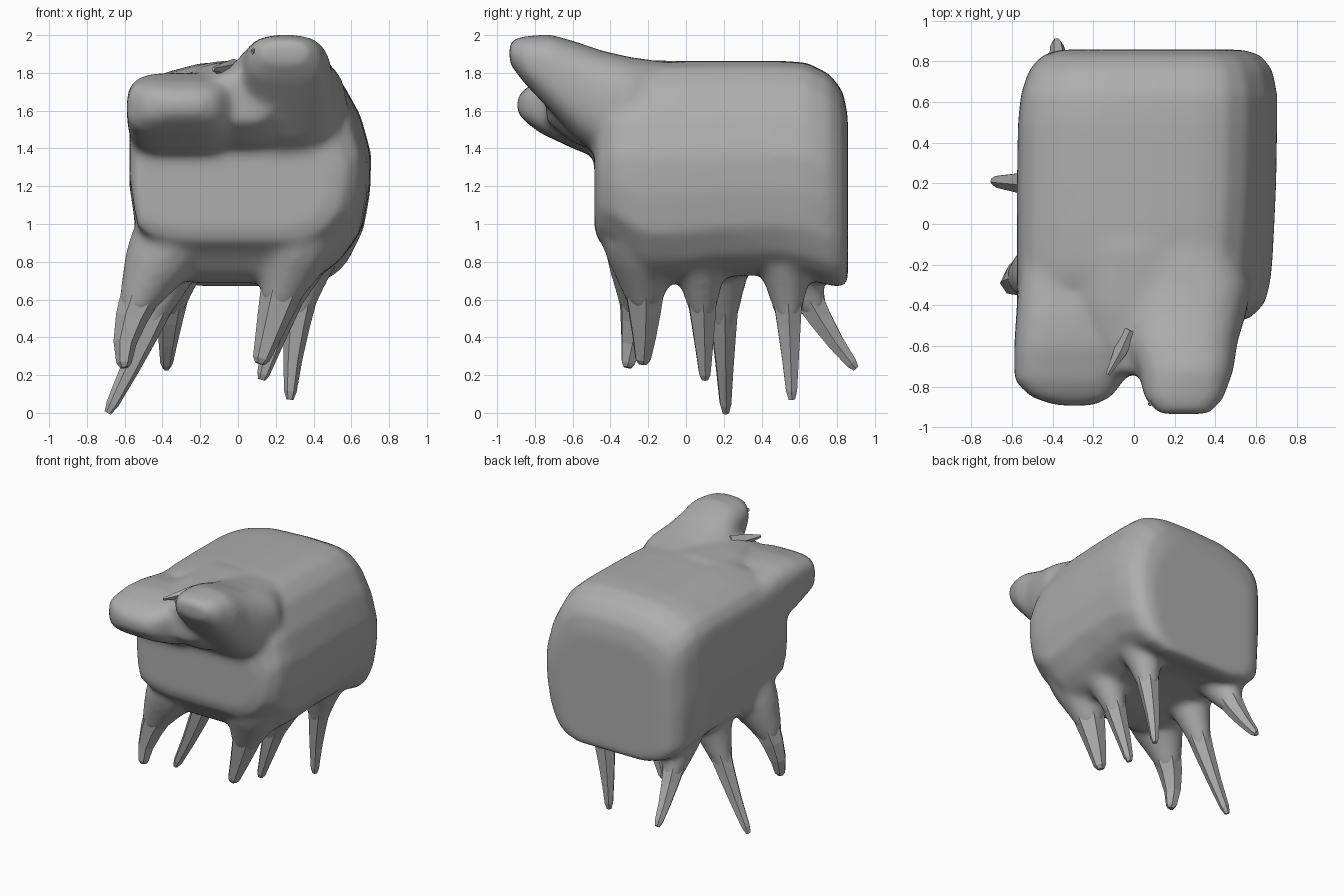
import bpy, bmesh, math
from mathutils import Vector

if "Cube" in bpy.data.objects:
    bpy.data.objects.remove(bpy.data.objects["Cube"])

hide = bpy.data.materials.new("grey hide")
hide.diffuse_color = (0.42, 0.42, 0.42, 1)
hide.use_nodes = True
hide.node_tree.nodes["Principled BSDF"].inputs["Base Color"].default_value = hide.diffuse_color


def skin(bm, rings):
    """Bridge successive rings of points and cap both ends."""
    vs = [[bm.verts.new(p) for p in r] for r in rings]
    n = len(vs[0])
    for a, b in zip(vs, vs[1:]):
        for i in range(n):
            bm.faces.new((a[i], a[(i + 1) % n], b[(i + 1) % n], b[i]))
    bm.faces.new(vs[0][::-1])
    bm.faces.new(vs[-1])


def loft_y(bm, profile, stations):
    """Fit a unit profile into (y, left, right, bottom, top, tuck) boxes.
    Tuck pulls the lower edges inwards."""
    rings = []
    for y, l, r, b, t, *tuck in stations:
        k = tuck[0] if tuck else 0
        ring = []
        for u, v in profile:
            u = .5 + (u - .5) * (1 - k * max(0, 1 - v / .21))
            ring.append((l + u * (r - l), y, b + v * (t - b)))
        rings.append(ring)
    skin(bm, rings)


def tube(bm, path, radii, sides, flat=1.0):
    """Tapered many-sided tube along a path."""
    rings = []
    for i, (p, r) in enumerate(zip(path, radii)):
        d = (path[min(i + 1, len(path) - 1)] - path[max(i - 1, 0)]).normalized()
        side = d.cross(Vector((0, 1, 0.3))).normalized()
        up = side.cross(d)
        rings.append([p + side * r * math.cos(k * math.tau / sides)
                      + up * r * flat * math.sin(k * math.tau / sides)
                      for k in range(sides)])
    skin(bm, rings)


def bend(a, k, t, steps):
    """Points on a smooth curve through root, knee and tip."""
    c = 2 * k - (a + t) / 2
    return [a * (1 - s) ** 2 + c * 2 * s * (1 - s) + t * s * s for s in steps]


def finish(bm, name):
    bmesh.ops.recalc_face_normals(bm, faces=bm.faces)
    me = bpy.data.meshes.new(name)
    bm.to_mesh(me)
    bm.free()
    me.materials.append(hide)
    ob = bpy.data.objects.new(name, me)
    bpy.context.collection.objects.link(ob)
    return ob


def lobe(power):
    """Rounded unit outline; lower power is boxier."""
    pts = []
    for k in range(24):
        c, s = math.cos(k * math.tau / 24), math.sin(k * math.tau / 24)
        pts.append((.5 + .5 * math.copysign(abs(c) ** power, c),
                    .5 + .5 * math.copysign(abs(s) ** power, s)))
    return pts


# Lopsided body outline: flat left flank, bulging right flank
outline = [(-.57, .82), (-.57, 1.2), (-.57, 1.55), (-.555, 1.66), (-.5, 1.74),
           (-.38, 1.80), (-.2, 1.85), (.1, 1.865), (.33, 1.86), (.45, 1.83),
           (.55, 1.74), (.645, 1.56), (.70, 1.35), (.695, 1.15), (.66, .95),
           (.61, .80), (.54, .73), (.4, .68), (.1, .68), (-.3, .68), (-.5, .73)]
body_profile = [((x + .57) / 1.27, (z - .68) / 1.18) for x, z in outline]

body = bmesh.new()
loft_y(body, body_profile, [
    (-.485, -.53, .48, .98, 1.52, .05), (-.465, -.565, .57, .91, 1.62, .1),
    (-.39, -.575, .645, .85, 1.76, .2), (-.29, -.575, .67, .74, 1.83, .25),
    (-.2, -.575, .68, .685, 1.85, .22), (-.02, -.575, .69, .69, 1.86, .2),
    (.2, -.575, .70, .72, 1.86, .18), (.5, -.57, .705, .735, 1.86, .12),
    (.64, -.555, .705, .71, 1.85, .1), (.76, -.515, .68, .675, 1.79, .07),
    (.83, -.45, .625, .665, 1.70, .05), (.857, -.37, .54, .68, 1.57, .0)])

# Left muzzle lobe
loft_y(body, lobe(.55), [
    (-.2, -.565, .0, 1.3, 1.76), (-.45, -.58, -.01, 1.34, 1.80),
    (-.6, -.59, -.02, 1.40, 1.80), (-.77, -.59, -.05, 1.48, 1.76),
    (-.85, -.51, -.11, 1.54, 1.72), (-.895, -.38, -.20, 1.59, 1.67)])
# Right raised lobe
loft_y(body, lobe(.75), [
    (-.05, .0, .48, 1.4, 1.85), (-.3, -.05, .58, 1.34, 1.885),
    (-.45, -.06, .55, 1.35, 1.92), (-.58, -.04, .51, 1.45, 1.965),
    (-.72, .02, .49, 1.60, 2.005), (-.86, .05, .44, 1.75, 1.995),
    (-.935, .12, .37, 1.85, 1.97)])
# Saddle between the lobes
loft_y(body, lobe(.75), [
    (-.1, -.35, .38, 1.38, 1.87), (-.4, -.32, .36, 1.36, 1.86),
    (-.6, -.22, .28, 1.43, 1.84), (-.74, -.15, .18, 1.54, 1.80)])

# Legs: root, knee and tip positions, width at the knee
legs = {
    "front_left_leg": ((-.38, -.23, .88), (-.565, -.27, .50), (-.60, -.31, .24), .085),
    "front_right_leg": ((.32, -.23, .94), (.20, -.22, .54), (.115, -.23, .26), .095),
    "middle_right_leg": ((.36, .07, .90), (.22, .09, .48), (.125, .10, .175), .07),
    "middle_left_leg": ((-.33, .19, .86), (-.49, .20, .42), (-.69, .21, .0), .07),
    "back_right_leg": ((.38, .52, .88), (.31, .545, .46), (.275, .56, .07), .07),
    "back_left_leg": ((-.33, .54, .83), (-.36, .71, .50), (-.38, .90, .235), .07),
}
for name, (root, knee, tip, w) in legs.items():
    a, k, t = Vector(root), Vector(knee), Vector(tip)
    # Flared hip, merged into the body
    tube(body, bend(a, k, t, (0, .12, .24, .36, .46)),
         [w * 2.4, w * 2.1, w * 1.65, w * 1.25, w * .95], 12)
    # Faceted lower leg
    bm = bmesh.new()
    tube(bm, bend(a, k, t, (.32, .5, .72, .94, 1)),
         [w * 1.25, w, w * .72, w * .48, w * .27], 6)
    finish(bm, name)

# Fuse the body parts into one soft skin
ob = finish(body, "body")
rm = ob.modifiers.new("fuse", 'REMESH')
rm.mode = 'VOXEL'
rm.voxel_size = .022
rm.use_smooth_shade = True
sm = ob.modifiers.new("soften", 'SMOOTH')
sm.factor = .5
sm.iterations = 16

# Faceted tufts on the head: base, middle, tip, width
tufts = {
    "centre_tuft": ((-.02, -.52, 1.83), (-.07, -.63, 1.82), (-.13, -.74, 1.82), .05),
    "crest_tuft": ((.20, -.72, 1.95), (.14, -.80, 1.945), (.075, -.89, 1.91), .05),
}
for name, (a, b, c, w) in tufts.items():
    bm = bmesh.new()
    tube(bm, [Vector(a), Vector(b), Vector(c)], [w, w * .85, w * .25], 5, .7)
    finish(bm, name)
